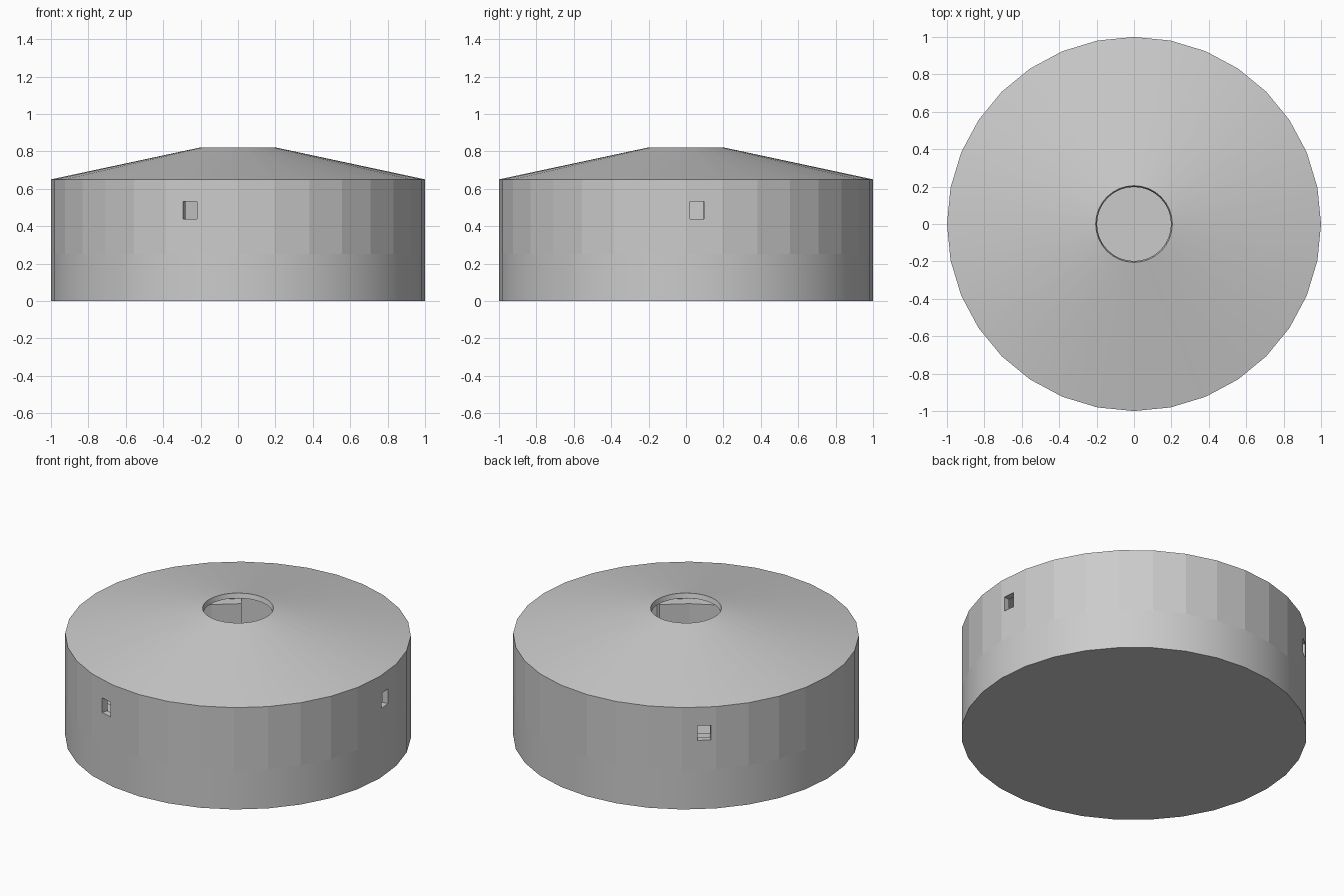
import bpy, bmesh
from math import cos, sin, radians

if "Cube" in bpy.data.objects:
    bpy.data.objects.remove(bpy.data.objects["Cube"])

SIDES = 32
STEP = 360 / SIDES


def sweep(name, profile, first=0, count=SIDES, smooth=False):
    """Sweep a closed (radius, z) profile around z through whole facets."""
    bm = bmesh.new()
    closed = count == SIDES
    rings = []
    for i in range(count if closed else count + 1):
        a = radians((first + i) * STEP)
        rings.append([bm.verts.new((r * cos(a), r * sin(a), z)) for r, z in profile])
    n = len(profile)
    for i in range(count):
        p, q = rings[i], rings[(i + 1) % len(rings)]
        for j in range(n):
            k = (j + 1) % n
            bm.faces.new((p[j], q[j], q[k], p[k]))
    if not closed:
        bm.faces.new(rings[0])
        bm.faces.new(rings[-1])
    bmesh.ops.recalc_face_normals(bm, faces=bm.faces[:])
    mesh = bpy.data.meshes.new(name)
    bm.to_mesh(mesh)
    bm.free()
    ob = bpy.data.objects.new(name, mesh)
    bpy.context.collection.objects.link(ob)
    if smooth:
        smooth_edges(ob)
    return ob


def smooth_edges(ob):
    bpy.ops.object.select_all(action='DESELECT')
    ob.select_set(True)
    bpy.context.view_layer.objects.active = ob
    bpy.ops.object.shade_smooth_by_angle(angle=radians(30))


# Solid round base, smooth shaded
bpy.ops.mesh.primitive_cylinder_add(vertices=SIDES, radius=1, depth=0.25, location=(0, 0, 0.125))
base = bpy.context.object
base.name = "base"
smooth_edges(base)

# Faceted thin wall
wall = sweep("wall", [(1, 0.25), (1, 0.65), (0.96, 0.65), (0.96, 0.25)])

# Three small window openings
for i, angle in enumerate((3.4, 131.1, 255.1)):
    a = radians(angle)
    bpy.ops.mesh.primitive_cube_add(size=1, location=(0.98 * cos(a), 0.98 * sin(a), 0.485))
    cutter = bpy.context.object
    cutter.name = f"window_cutter_{i + 1}"
    cutter.scale = (0.2, 0.076, 0.094)
    cutter.rotation_euler.z = radians((int(angle / STEP) + 0.5) * STEP)
    cutter.hide_render = True
    cutter.hide_viewport = True
    cut = wall.modifiers.new("window", 'BOOLEAN')
    cut.operation = 'DIFFERENCE'
    cut.solver = 'EXACT'
    cut.object = cutter

# Raised step along half of the inside wall
sweep("inner_step", [(0.96, 0.25), (0.96, 0.433), (0.89, 0.433), (0.89, 0.25)], first=11, count=17)

# Shallow conical roof with a round opening
sweep("roof", [(1, 0.65), (0.205, 0.82), (0.198, 0.79), (0.96, 0.63), (0.96, 0.65)], smooth=True)
